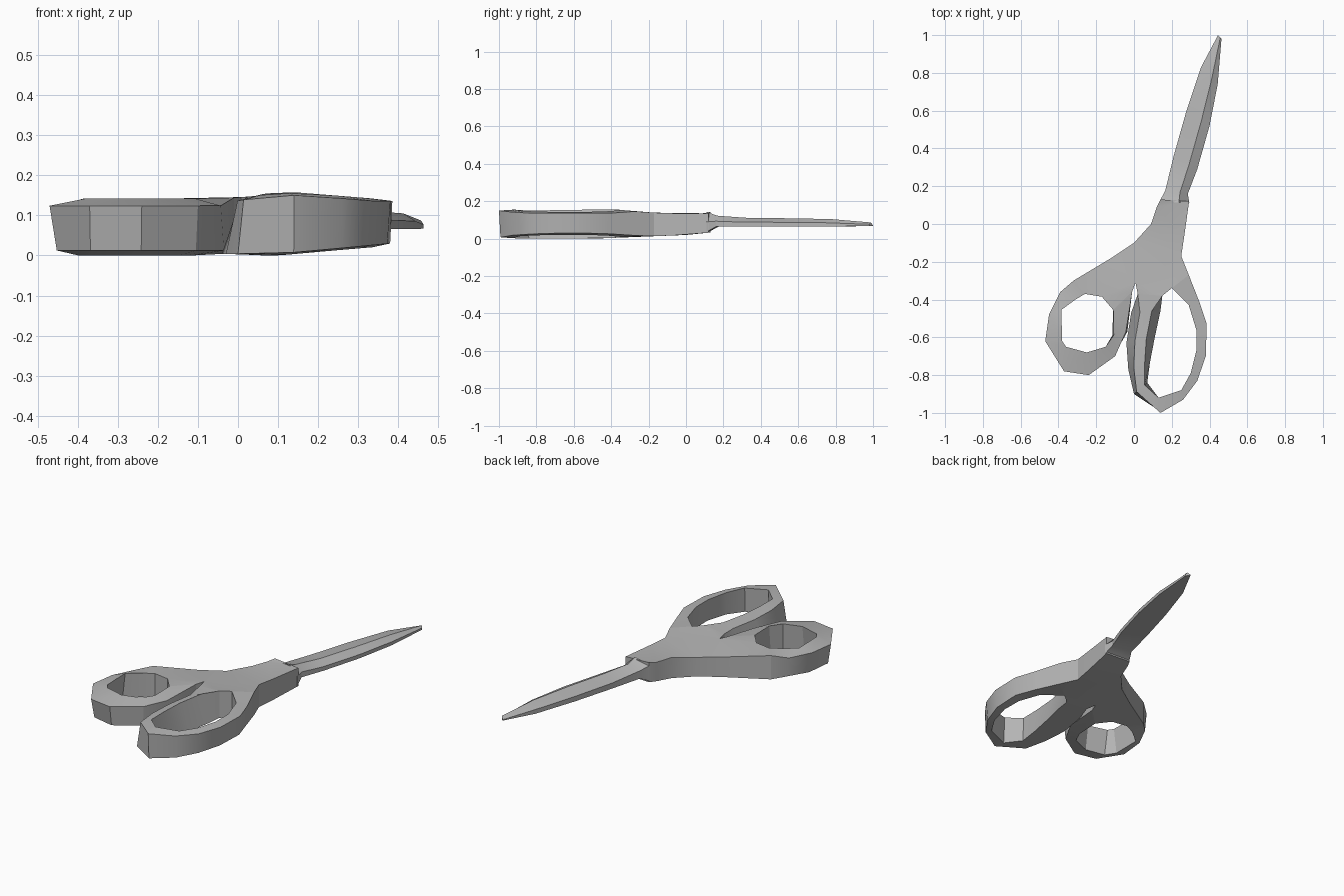
import bpy
import bmesh
from math import radians
from mathutils import Vector

if "Cube" in bpy.data.objects:
    bpy.data.objects.remove(bpy.data.objects["Cube"], do_unlink=True)

grey = bpy.data.materials.new("plain grey")
grey.use_nodes = True
colour = (0.46, 0.46, 0.46, 1)
grey.diffuse_color = colour
grey.node_tree.nodes["Principled BSDF"].inputs["Base Color"].default_value = colour


def top_z(x, y):
    """Upper surface height: crowned near the pivot, lower at the rims."""
    crown = max(0.142, 0.157 - 0.08 * abs(x - 0.15))
    return crown - 0.1 * max(y, 0)


def bottom_z(x, y):
    """Underside height: lowest at the grips, rising to the blade and left rim."""
    along = 0.02 + (0.1 if y > 0 else 0.04) * y
    return max(0, along, 0.09 * (x - 0.1))


def finish(name, bm):
    bmesh.ops.recalc_face_normals(bm, faces=bm.faces)
    mesh = bpy.data.meshes.new(name)
    bm.to_mesh(mesh)
    bm.free()
    mesh.materials.append(grey)
    part = bpy.data.objects.new(name, mesh)
    bpy.context.collection.objects.link(part)
    bpy.ops.object.select_all(action='DESELECT')
    part.select_set(True)
    bpy.context.view_layer.objects.active = part
    bpy.ops.object.shade_smooth_by_angle(angle=radians(28))


def loft(name, sections, capped=True):
    """Skin a row of cross-sections that all have the same point count."""
    bm = bmesh.new()
    rows = [[bm.verts.new(p) for p in section] for section in sections]
    count = len(rows[0])
    for a, b in zip(rows, rows[1:]):
        for i in range(count):
            j = (i + 1) % count
            bm.faces.new((a[i], a[j], b[j], b[i]))
    if capped:
        bm.faces.new(rows[0])
        bm.faces.new(rows[-1])
    finish(name, bm)


def grip(name, stations, drop):
    """Finger loop: each station is outer x, y, inner x, y and pinch.
    Positive pinch narrows the top of the band, negative the underside."""
    sections = []
    for ox, oy, ix, iy, pinch in stations:
        outer, inner = Vector((ox, oy)), Vector((ix, iy))
        step = (inner - outer) * abs(pinch)
        narrow, wide = (outer + step, inner - step), (outer, inner)
        upper, lower = (narrow, wide) if pinch > 0 else (wide, narrow)
        edge = drop if pinch else 0
        sections.append([
            (*upper[0], top_z(*outer) - edge),
            (*upper[1], top_z(*inner)),
            (*lower[1], bottom_z(*inner)),
            (*lower[0], bottom_z(*outer) + edge * 0.7)])
    loft(name, sections, capped=False)


# Small thumb loop
grip("thumb_loop", [
    (-0.32, -0.30, -0.26, -0.37, 0),
    (-0.39, -0.36, -0.31, -0.40, -0.1),
    (-0.45, -0.48, -0.385, -0.455, -0.2),
    (-0.47, -0.62, -0.38, -0.62, -0.2),
    (-0.37, -0.78, -0.36, -0.65, -0.2),
    (-0.24, -0.80, -0.25, -0.68, -0.15),
    (-0.10, -0.70, -0.15, -0.65, -0.1),
    (-0.035, -0.57, -0.115, -0.59, 0.1),
    (-0.01, -0.36, -0.11, -0.455, 0)], 0.018)

# Long finger loop
grip("finger_loop", [
    (0.29, -0.27, 0.20, -0.34, 0),
    (0.345, -0.41, 0.29, -0.43, -0.1),
    (0.385, -0.53, 0.33, -0.56, -0.1),
    (0.38, -0.70, 0.33, -0.67, -0.15),
    (0.335, -0.83, 0.30, -0.79, -0.15),
    (0.26, -0.93, 0.25, -0.88, -0.1),
    (0.14, -1.0, 0.13, -0.92, -0.1),
    (0.0, -0.90, 0.07, -0.84, 0.2),
    (-0.03, -0.77, 0.085, -0.73, 0.25),
    (-0.04, -0.63, 0.11, -0.60, 0.3),
    (-0.015, -0.47, 0.14, -0.46, 0.3),
    (0.02, -0.37, 0.15, -0.38, 0)], 0.006)

# Central body: walls run between the open ends where the loops attach.
# The third value lowers the top edge to slope the shoulder.
walls = [
    [(-0.32, -0.30, 0), (-0.12, -0.18, 0.015), (0.0, -0.10, 0.022),
     (0.09, 0.0, 0.015), (0.12, 0.09, 0.01), (0.14, 0.13, 0),
     (0.292, 0.12, 0), (0.265, -0.07, 0.012), (0.25, -0.17, 0.01),
     (0.29, -0.27, 0)],
    [(0.20, -0.34, 0), (0.15, -0.38, 0)],
    [(0.02, -0.37, 0), (0.008, -0.31, 0), (-0.01, -0.36, 0)],
    [(-0.11, -0.455, 0), (-0.17, -0.385, 0), (-0.26, -0.37, 0)]]
bm = bmesh.new()
upper, lower = [], []
for wall in walls:
    above = [bm.verts.new((x, y, top_z(x, y) - dip)) for x, y, dip in wall]
    below = [bm.verts.new((x, y, bottom_z(x, y))) for x, y, dip in wall]
    for i in range(len(wall) - 1):
        bm.faces.new((above[i], above[i + 1], below[i + 1], below[i]))
    upper += above
    lower += below
caps = [bm.faces.new(upper), bm.faces.new(lower)]
bmesh.ops.triangulate(bm, faces=caps)
finish("pivot_body", bm)


# Closed blades with a flared neck: left x, y, right x, y, ridge and floor height
def blade_section(lx, ly, rx, ry, ridge, floor):
    crest = Vector((lx, ly)).lerp(Vector((rx, ry)), 0.65)
    return [(lx, ly, floor), (lx, ly, ridge - 0.015), (*crest, ridge),
            (rx, ry, (floor + ridge) / 2), (rx, ry, floor)]


loft("closed_blades", [blade_section(*s) for s in (
    (0.135, 0.12, 0.293, 0.11, 0.143, 0.036),
    (0.165, 0.175, 0.285, 0.16, 0.123, 0.064),
    (0.21, 0.36, 0.335, 0.29, 0.112, 0.066),
    (0.275, 0.59, 0.40, 0.52, 0.109, 0.066),
    (0.355, 0.83, 0.443, 0.74, 0.105, 0.066),
    (0.445, 1.0, 0.463, 0.98, 0.087, 0.067))])
